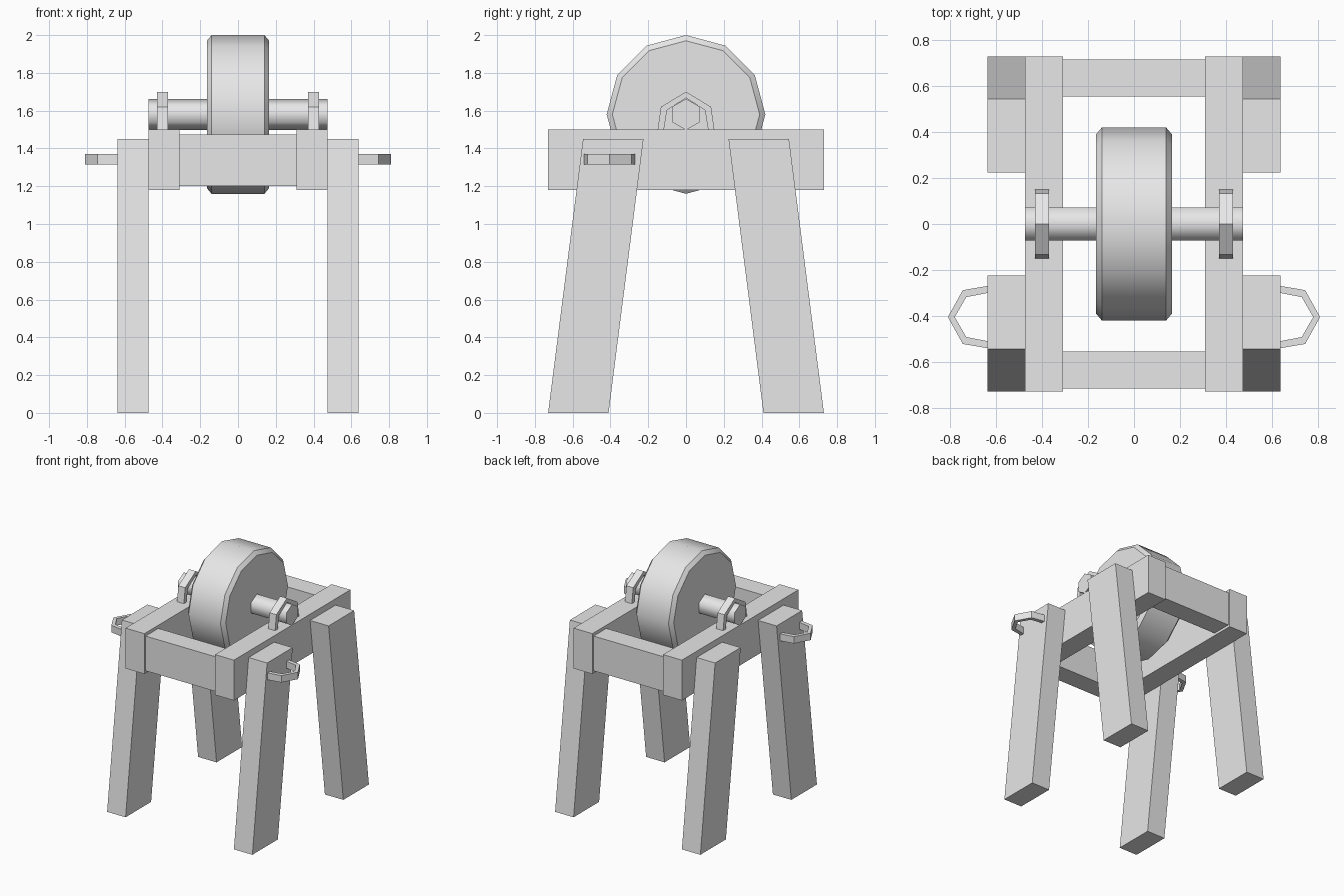
import bpy, bmesh
from math import radians, tau
from mathutils import Vector

cube = bpy.data.objects.get("Cube")
if cube:
    bpy.data.objects.remove(cube, do_unlink=True)

GREY = (0.8, 0.8, 0.8, 1.0)
grey = bpy.data.materials.new("plain_grey")
grey.use_nodes = True
grey.diffuse_color = GREY
grey.node_tree.nodes["Principled BSDF"].inputs["Base Color"].default_value = GREY

AXLE_Z = 1.58


def finish(name, bm, smooth_angle=None):
    bmesh.ops.recalc_face_normals(bm, faces=bm.faces)
    mesh = bpy.data.meshes.new(name)
    bm.to_mesh(mesh)
    bm.free()
    mesh.materials.append(grey)
    if smooth_angle:
        mesh.shade_smooth()
        mesh.set_sharp_from_angle(angle=radians(smooth_angle))
    obj = bpy.data.objects.new(name, mesh)
    bpy.context.collection.objects.link(obj)
    return obj


def prism(name, points, depth):
    """Extrude a closed outline of 3D points along the depth vector."""
    bm = bmesh.new()
    face = bm.faces.new([bm.verts.new(p) for p in points])
    result = bmesh.ops.extrude_face_region(bm, geom=[face], use_keep_orig=True)
    moved = [v for v in result["geom"] if isinstance(v, bmesh.types.BMVert)]
    bmesh.ops.translate(bm, verts=moved, vec=depth)
    return finish(name, bm)


def box(name, x0, x1, y0, y1, z0, z1):
    outline = [(x0, y0, z0), (x0, y1, z0), (x0, y1, z1), (x0, y0, z1)]
    return prism(name, outline, (x1 - x0, 0, 0))


def lathe(name, profile, sides, smooth_angle):
    """Revolve (x, radius) points about the axle line."""
    bm = bmesh.new()
    verts = [bm.verts.new((x, 0, AXLE_Z + r)) for x, r in profile]
    edges = [bm.edges.new(pair) for pair in zip(verts, verts[1:])]
    bmesh.ops.spin(bm, geom=verts + edges, cent=(0, 0, AXLE_Z), axis=(1, 0, 0),
                   angle=tau, steps=sides, dvec=(0, 0, 0))
    bmesh.ops.remove_doubles(bm, verts=bm.verts, dist=0.0005)
    return finish(name, bm, smooth_angle)


def arch(half, shoulder, rise, height, t):
    """Outline (across, up) of a bent strap with a pointed crown."""
    outer = [(-half, 0), (-shoulder, rise), (0, height), (shoulder, rise), (half, 0)]
    inner = [(half - t, 0), (shoulder - t, rise - t * 0.5), (0, height - t),
             (t - shoulder, rise - t * 0.5), (t - half, 0)]
    return outer + inner


# Grinding wheel and hexagonal axle
lathe("grinding_wheel", [(-0.165, 0), (-0.165, 0.39), (-0.14, 0.42), (0.14, 0.42),
                         (0.165, 0.39), (0.165, 0)], 12, 40)
lathe("axle", [(-0.475, 0), (-0.475, 0.083), (0.475, 0.083), (0.475, 0)], 6, 65)

# Cross beams at front and back
for side, y in (("front", -0.635), ("back", 0.635)):
    box(side + "_cross_beam", -0.31, 0.31, y - 0.08, y + 0.08, 1.2, 1.475)

for side, s in (("left", 1), ("right", -1)):
    # Side rail
    x0, x1 = sorted((s * 0.31, s * 0.475))
    box(side + "_rail", x0, x1, -0.73, 0.73, 1.18, 1.5)

    # Strap holding the axle on the rail
    strap = [(s * 0.4 - 0.03, a, 1.5 + u) for a, u in arch(0.15, 0.133, 0.12, 0.2, 0.033)]
    prism(side + "_axle_strap", strap, (0.06, 0, 0))

    # Slanted legs
    x0, x1 = sorted((s * 0.475, s * 0.637))
    for end, f in (("front", -1), ("back", 1)):
        leg = [(x0, f * 0.41, 0), (x0, f * 0.73, 0), (x0, f * 0.545, 1.45), (x0, f * 0.225, 1.45)]
        prism(f"{end}_{side}_leg", leg, (x1 - x0, 0, 0))

    # Handle on the front leg
    grip = [(s * (0.61 + u), a - 0.405, 1.315) for a, u in arch(0.14, 0.117, 0.135, 0.2, 0.03)]
    prism(side + "_handle", grip, (0, 0, 0.055))
